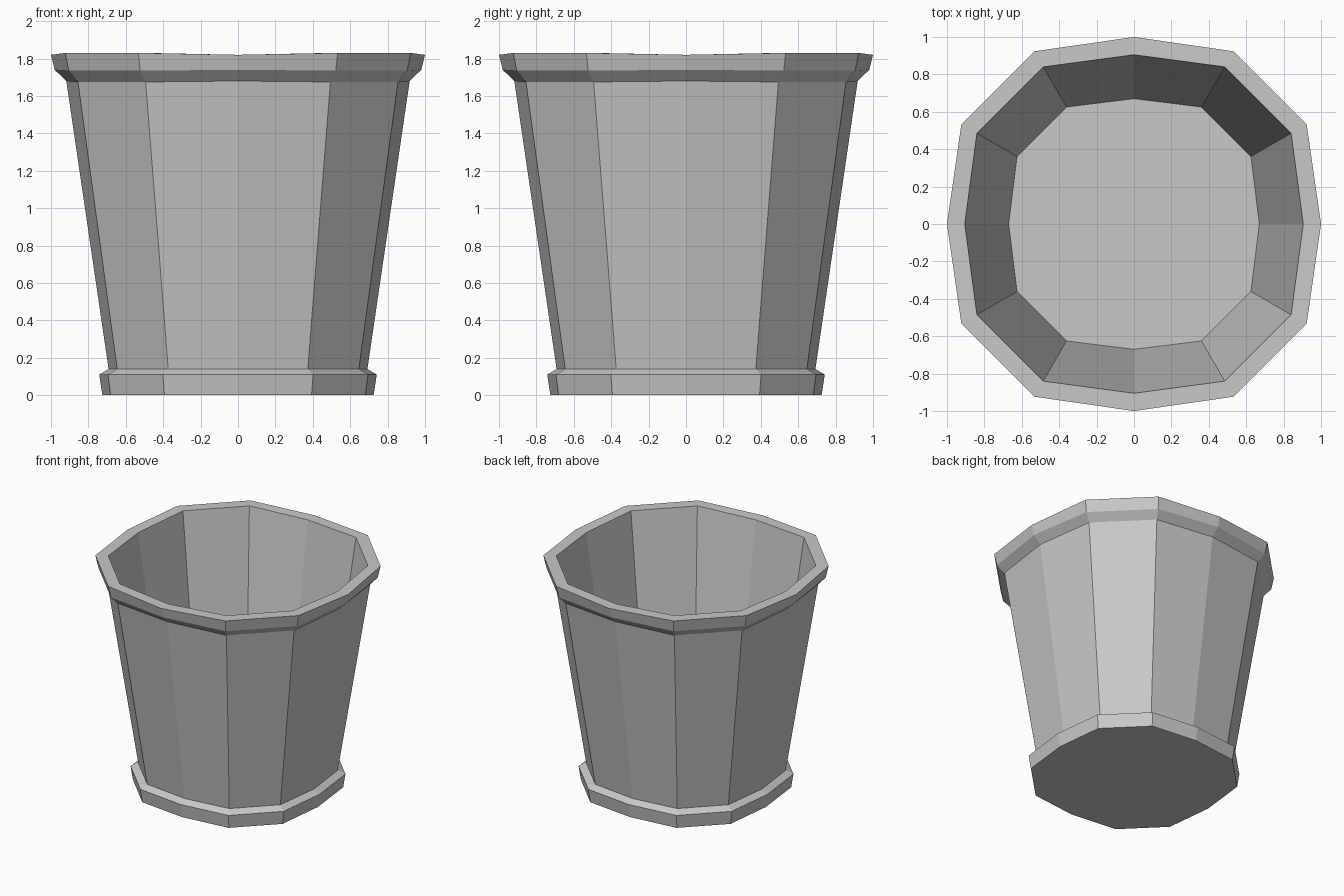
import bpy
import bmesh
from math import sin, cos, radians

cube = bpy.data.objects.get("Cube")
if cube:
    bpy.data.objects.remove(cube, do_unlink=True)

SIDES = 12

# One flat grey for the whole pot
grey = bpy.data.materials.new("plain grey")
grey.use_nodes = True
colour = (0.58, 0.58, 0.58, 1)
grey.diffuse_color = colour
grey.node_tree.nodes["Principled BSDF"].inputs["Base Color"].default_value = colour


def add_ring(bm, mid_r, corner_r, mid_z, corner_z):
    """Twelve-sided ring; every third vertex is the middle of a squarish side."""
    ring = []
    for i in range(SIDES):
        a = radians(360 * i / SIDES)
        r, z = (mid_r, mid_z) if i % 3 == 0 else (corner_r, corner_z)
        ring.append(bm.verts.new((r * cos(a), r * sin(a), z)))
    return ring


# Profile from the underside, up the outside, over the rim and down to the floor:
# side-middle radius, corner radius, side-middle height, corner height
profile = [
    (0.725, 0.786, 0, 0),             # foot bottom
    (0.742, 0.803, 0.11, 0.11),       # foot top
    (0.692, 0.746, 0.14, 0.14),       # body bottom
    (0.918, 0.988, 1.68, 1.675),      # body top
    (0.98, 1.045, 1.74, 1.735),       # rim bottom
    (1.0, 1.066, 1.82, 1.83),         # rim top
    (0.905, 0.97, 1.82, 1.83),        # mouth
    (0.67, 0.722, 0.2, 0.2),          # inner floor
]

bm = bmesh.new()
rings = [add_ring(bm, *row) for row in profile]
for low, high in zip(rings, rings[1:]):
    for i in range(SIDES):
        j = (i + 1) % SIDES
        bm.faces.new((low[i], low[j], high[j], high[i]))

# Underside and inner floor
bm.faces.new(rings[0][::-1])
bm.faces.new(rings[-1])
bmesh.ops.recalc_face_normals(bm, faces=bm.faces)

mesh = bpy.data.meshes.new("flower_pot")
bm.to_mesh(mesh)
bm.free()
mesh.materials.append(grey)
pot = bpy.data.objects.new("flower_pot", mesh)
bpy.context.collection.objects.link(pot)
